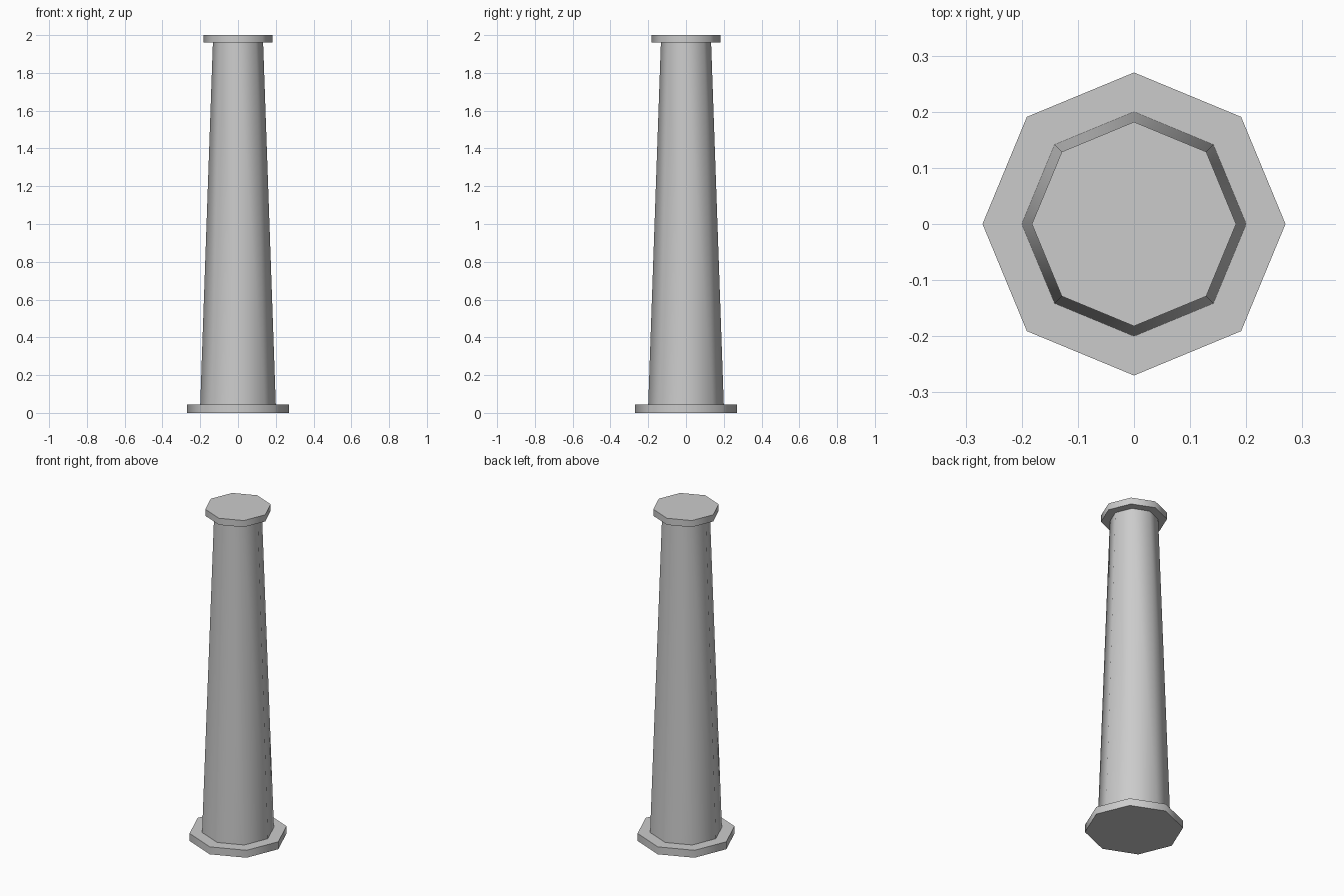
import bpy
import math

if "Cube" in bpy.data.objects:
    bpy.data.objects.remove(bpy.data.objects["Cube"])

SIDES = 8


def octagon_part(name, r_bottom, r_top, z0, z1):
    """Eight-sided drum with a corner on each axis."""
    bpy.ops.mesh.primitive_cone_add(
        vertices=SIDES, radius1=r_bottom, radius2=r_top,
        depth=z1 - z0, location=(0, 0, (z0 + z1) / 2))
    obj = bpy.context.object
    obj.name = name
    # Sides blend smoothly, rims stay sharp
    bpy.ops.object.shade_smooth_by_angle(angle=math.radians(60))
    return obj


# Wide foot plate
octagon_part("base_plate", 0.27, 0.27, 0.0, 0.045)
# Tapered column
octagon_part("shaft", 0.20, 0.133, 0.045, 1.96)
# Flat plate on top
octagon_part("cap_plate", 0.182, 0.182, 1.96, 2.0)
